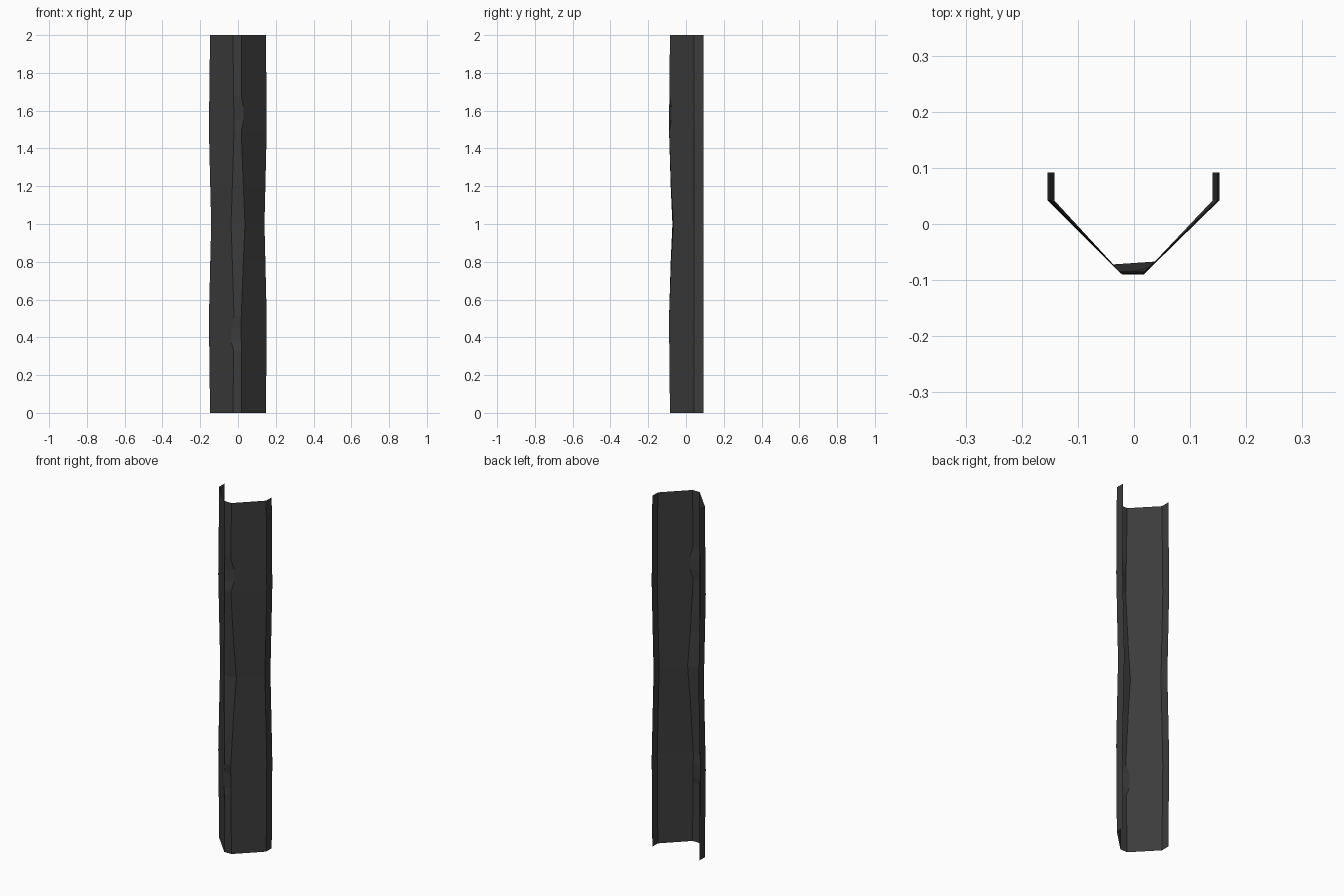
import bpy
import bmesh

# Remove the default cube
cube = bpy.data.objects.get("Cube")
if cube:
    bpy.data.objects.remove(cube, do_unlink=True)

# Dark grey sheet material
grey = bpy.data.materials.new("dark grey")
grey.use_nodes = True
colour = (0.045, 0.045, 0.045, 1)
grey.diffuse_color = colour
grey.node_tree.nodes["Principled BSDF"].inputs["Base Color"].default_value = colour


def sample(stations, z):
    """Straight-line value at height z along a list of (z, values...)."""
    for a, b in zip(stations, stations[1:]):
        if a[0] <= z <= b[0]:
            t = (z - a[0]) / (b[0] - a[0])
            return [p + (q - p) * t for p, q in zip(a[1:], b[1:])]


# Worn outline: height, flange x on both sides, nose x and y on both sides
OUTLINE = [
    (0.0, -0.148, 0.148, -0.027, -0.085, 0.018, -0.085),
    (0.5, -0.154, 0.152, -0.021, -0.09, 0.017, -0.09),
    (0.8, -0.147, 0.145, -0.030, -0.081, 0.028, -0.079),
    (1.0, -0.142, 0.140, -0.037, -0.072, 0.037, -0.067),
    (1.2, -0.147, 0.145, -0.030, -0.081, 0.028, -0.079),
    (1.5, -0.154, 0.152, -0.021, -0.09, 0.017, -0.09),
    (2.0, -0.148, 0.148, -0.027, -0.085, 0.018, -0.085),
]
# Chips cut back along each nose edge: height, depth
CHIP_RIGHT = [(0, 0), (0.33, 0), (0.37, 0.012), (0.45, 0.015), (0.51, 0), (2, 0)]
CHIP_LEFT = [(0, 0), (1.49, 0), (1.55, 0.012), (1.62, 0.012), (1.68, 0), (2, 0)]

# Bent sheet: two flanges, two slanted walls and a narrow nose
bm = bmesh.new()
heights = sorted({s[0] for s in OUTLINE + CHIP_RIGHT + CHIP_LEFT})
rows = []
for z in heights:
    xr, xl, nxr, nyr, nxl, nyl = sample(OUTLINE, z)
    cr, cl = sample(CHIP_RIGHT, z)[0], sample(CHIP_LEFT, z)[0]
    profile = [(xr, 0.092), (xr, 0.042), (nxr - cr, nyr + cr),
               (nxl + cl, nyl + cl), (xl, 0.042), (xl, 0.092)]
    rows.append([bm.verts.new((x, y, z)) for x, y in profile])
for low, high in zip(rows, rows[1:]):
    for i in range(len(low) - 1):
        bm.faces.new((low[i], low[i + 1], high[i + 1], high[i]))

mesh = bpy.data.meshes.new("corner_trim")
bm.to_mesh(mesh)
bm.free()
mesh.materials.append(grey)
trim = bpy.data.objects.new("corner_trim", mesh)
bpy.context.collection.objects.link(trim)
